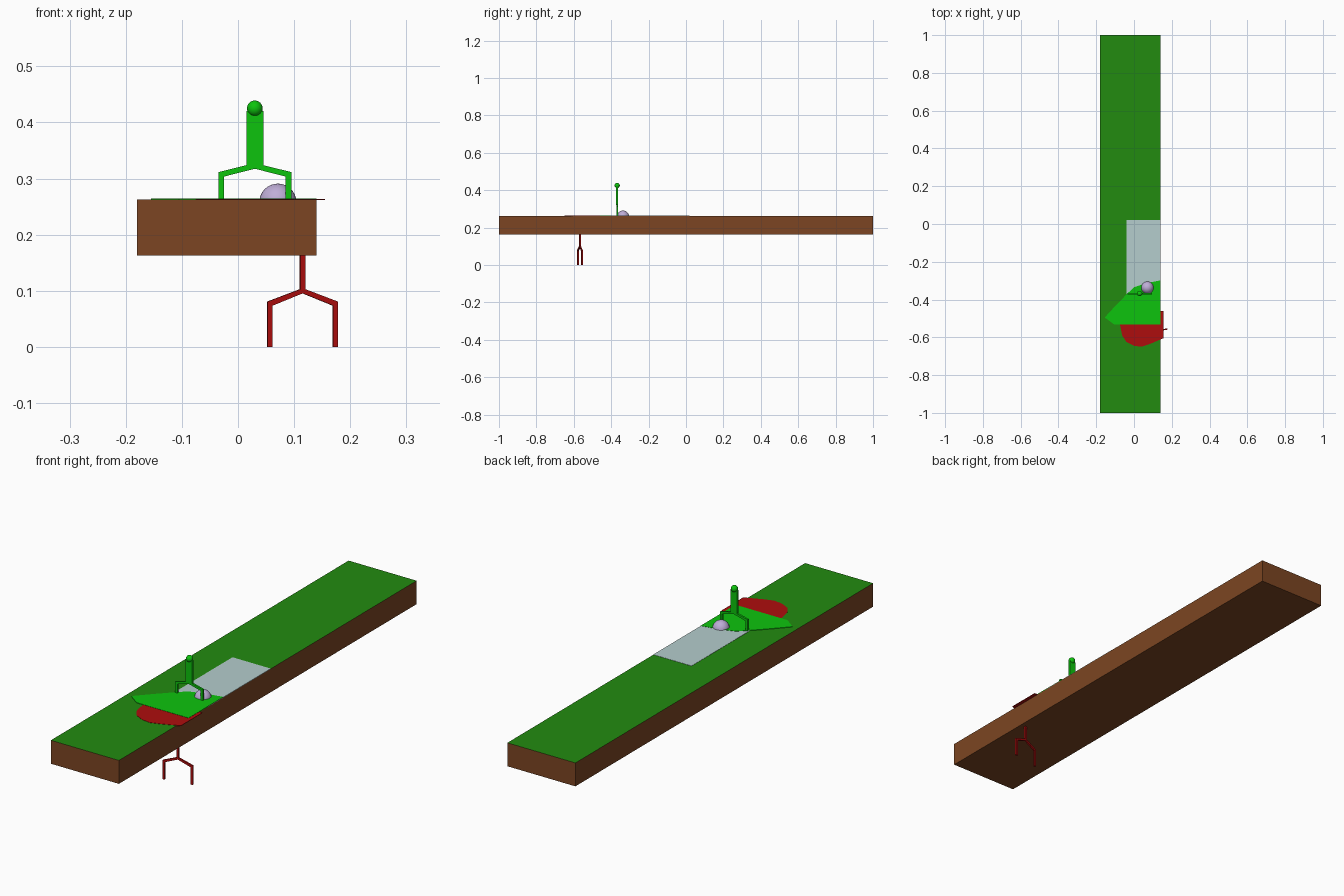
import bpy, bmesh, math
from mathutils import Matrix, Vector

if "Cube" in bpy.data.objects:
    bpy.data.objects.remove(bpy.data.objects["Cube"])


def material(name, rgb):
    m = bpy.data.materials.new(name)
    m.diffuse_color = (*rgb, 1)
    m.use_nodes = True
    m.node_tree.nodes["Principled BSDF"].inputs["Base Color"].default_value = m.diffuse_color
    return m


GRASS = material("grass_green", (0.016, 0.26, 0.005))
SOIL = material("soil_brown", (0.2, 0.06, 0.016))
BRIGHT = material("bright_green", (0.004, 0.55, 0.004))
RED = material("red", (0.42, 0.004, 0.004))
PALE = material("pale_blue_grey", (0.46, 0.61, 0.61))
LILAC = material("lilac", (0.52, 0.42, 0.68))


def finish(name, bm, *mats):
    bmesh.ops.recalc_face_normals(bm, faces=bm.faces)
    me = bpy.data.meshes.new(name)
    bm.to_mesh(me)
    bm.free()
    ob = bpy.data.objects.new(name, me)
    bpy.context.collection.objects.link(ob)
    for m in mats:
        me.materials.append(m)
    return ob


def box(bm, lo, hi):
    lo, hi = Vector(lo), Vector(hi)
    mat = Matrix.Translation((lo + hi) / 2) @ Matrix.Diagonal((*(hi - lo), 1))
    bmesh.ops.create_cube(bm, size=1, matrix=mat)


def prism(bm, pts, offset):
    # extrude a flat outline along an offset
    f = bm.faces.new([bm.verts.new(p) for p in pts])
    r = bmesh.ops.extrude_face_region(bm, geom=[f])
    vs = [g for g in r["geom"] if isinstance(g, bmesh.types.BMVert)]
    bmesh.ops.translate(bm, verts=vs, vec=offset)


def plate(name, outline, z0, z1, mat):
    bm = bmesh.new()
    prism(bm, [(x, y, z0) for x, y in outline], (0, 0, z1 - z0))
    return finish(name, bm, mat)


def ball(name, loc, r, mat):
    bm = bmesh.new()
    bmesh.ops.create_uvsphere(bm, u_segments=32, v_segments=16, radius=r,
                              matrix=Matrix.Translation(loc))
    for f in bm.faces:
        f.smooth = True
    return finish(name, bm, mat)


def wishbone(name, loc, angle, half, knee, hip, t, mat):
    # forked pair of legs, drawn as one outline and extruded
    right = [(half, 0), (half, knee + t * 0.4), (0, hip + t * 0.5)]
    inner = [(0, hip - t * 0.5), (half - t, knee - t * 0.4), (half - t, 0)]
    left = [(-x, z) for x, z in reversed(right[:-1])]
    left_in = [(-x, z) for x, z in reversed(inner[1:])]
    outline = right + left + left_in + inner
    bm = bmesh.new()
    prism(bm, [(x, -t * 0.4, z) for x, z in outline], (0, t * 0.8, 0))
    ob = finish(name, bm, mat)
    ob.location = loc
    ob.rotation_euler.z = angle
    return ob


# ground slab with a grass top
TOP = 0.2625
bm = bmesh.new()
box(bm, (-0.18, -1, 0.163), (0.14, 1, TOP))
bm.normal_update()
for f in bm.faces:
    f.material_index = 1 if f.normal.z > 0.5 else 0
finish("ground_slab", bm, SOIL, GRASS)

# thin plates lying on the grass
plate("pale_plate", [(-0.04, -0.40), (0.14, -0.40), (0.14, 0.02), (-0.04, 0.02)],
      TOP - 0.001, TOP + 0.001, PALE)
plate("red_plate", [(0.155, -0.46), (0.155, -0.605), (0.085, -0.635), (0.04, -0.65),
                    (0.0, -0.645), (-0.04, -0.625), (-0.063, -0.59), (-0.075, -0.53),
                    (-0.04, -0.49), (0.0, -0.46)],
      TOP - 0.001, TOP + 0.001, RED)
plate("green_plate", [(-0.155, -0.495), (-0.105, -0.532), (0.14, -0.532), (0.14, -0.298),
                      (0.06, -0.315), (0.0, -0.335), (-0.035, -0.368), (-0.10, -0.435)],
      TOP - 0.001, TOP + 0.002, BRIGHT)

# stone half sunk in the grass
ball("round_stone", (0.071, -0.337, 0.258), 0.033, LILAC)

# green figure on top
wishbone("green_legs", (0.03, -0.368, TOP), 0, 0.065, 0.045, 0.06, 0.01, BRIGHT)
bm = bmesh.new()
box(bm, (0.015, -0.373, 0.32), (0.045, -0.363, 0.42))
finish("green_body", bm, BRIGHT)
ball("green_head", (0.03, -0.368, 0.425), 0.014, BRIGHT)

# red forked support below
turn = math.atan2(0.022, 0.12)
wishbone("red_legs", (0.115, -0.567, 0), turn, 0.064, 0.077, 0.1, 0.009, RED)
bm = bmesh.new()
box(bm, (-0.0045, -0.004, 0.1), (0.0045, 0.004, 0.17))
post = finish("red_post", bm, RED)
post.location = (0.115, -0.567, 0)
post.rotation_euler.z = turn
